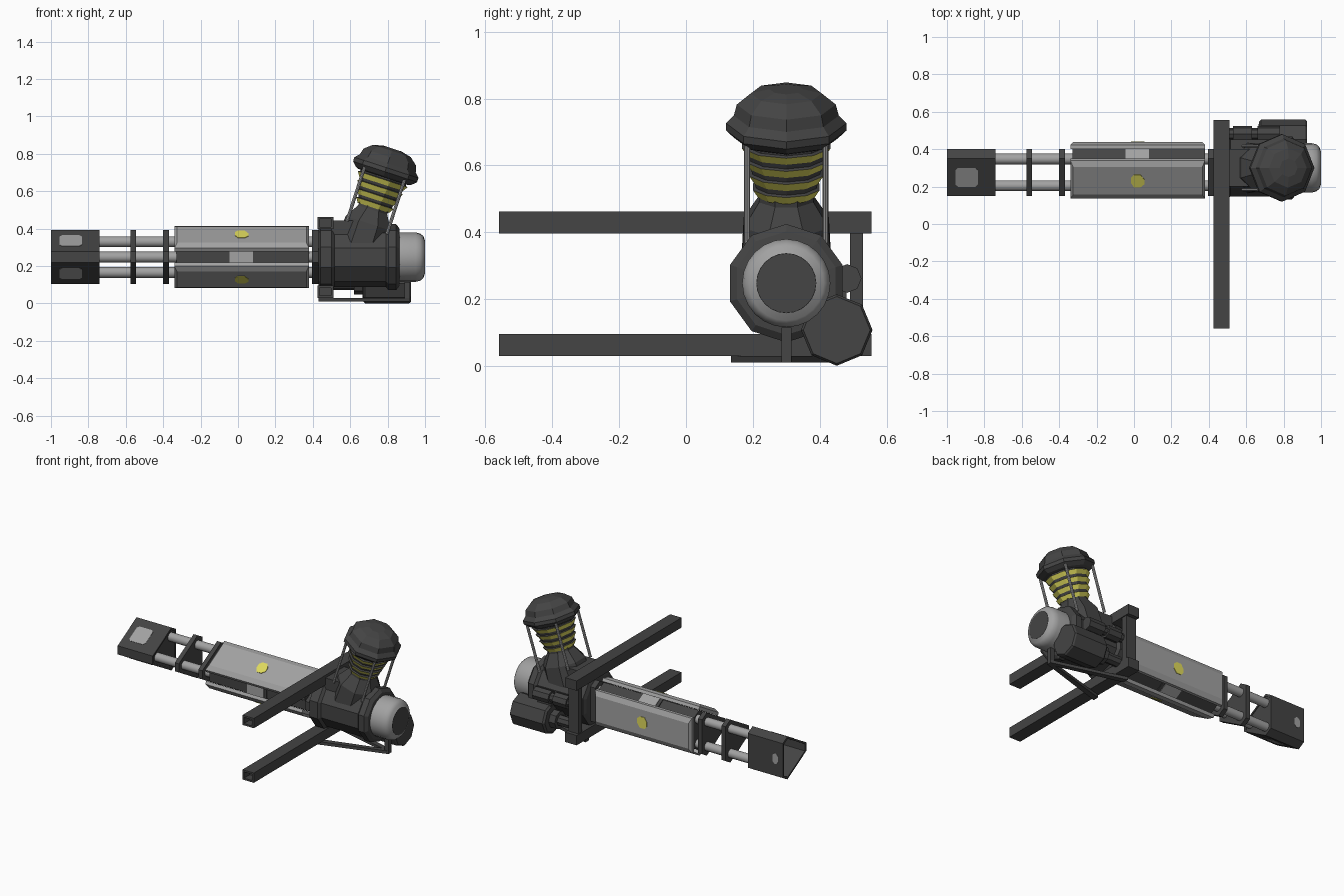
import bpy, bmesh, math
from mathutils import Vector

if "Cube" in bpy.data.objects:
    bpy.data.objects.remove(bpy.data.objects["Cube"])

CY, CZ = 0.30, 0.248          # barrel axis
SIN, COS = math.sin, math.cos


def material(name, rgb):
    m = bpy.data.materials.new(name)
    m.diffuse_color = (*rgb, 1)
    m.use_nodes = True
    m.node_tree.nodes["Principled BSDF"].inputs["Base Color"].default_value = m.diffuse_color
    return m


DARK = material("dark_metal", (0.058, 0.058, 0.058))
GREY = material("light_steel", (0.36, 0.36, 0.36))
YELLOW = material("warning_yellow", (0.74, 0.70, 0.11))


def loft(name, loops, mat, bands=None, smooth=False, tube=False):
    """Bridge equal point loops; cap the ends, or join last to first for a tube."""
    bm = bmesh.new()
    rings = [[bm.verts.new(p) for p in lp] for lp in loops]
    n = len(rings[0])
    pairs = list(zip(rings, rings[1:]))
    if tube:
        pairs.append((rings[-1], rings[0]))
    for k, (a, b) in enumerate(pairs):
        for i in range(n):
            j = (i + 1) % n
            f = bm.faces.new((a[i], a[j], b[j], b[i]))
            f.material_index = bands[k] if bands else 0
    if not tube:
        bm.faces.new(rings[0])
        f = bm.faces.new(rings[-1])
        f.material_index = bands[-1] if bands else 0
    bmesh.ops.recalc_face_normals(bm, faces=bm.faces)
    me = bpy.data.meshes.new(name)
    bm.to_mesh(me)
    bm.free()
    for m in (mat if isinstance(mat, list) else [mat]):
        me.materials.append(m)
    if smooth:
        me.shade_smooth()
        me.set_sharp_from_angle(angle=math.radians(40))
    ob = bpy.data.objects.new(name, me)
    bpy.context.collection.objects.link(ob)
    return ob


def lathe(name, profile, sides, origin, mat, axis=(1, 0, 0), phase=0.0, **kw):
    """Profile of (distance along axis, radius)."""
    o, a, e2 = Vector(origin), Vector(axis).normalized(), Vector((0, 1, 0))
    e1 = e2.cross(a)
    ang = [phase + 2 * math.pi * i / sides for i in range(sides)]
    loops = [[o + a * s + (e1 * COS(t) + e2 * SIN(t)) * r for t in ang] for s, r in profile]
    return loft(name, loops, mat, **kw)


def box(name, x, y, z, mat=DARK):
    rect = [(x[0], y[0]), (x[1], y[0]), (x[1], y[1]), (x[0], y[1])]
    return loft(name, [[(*p, h) for p in rect] for h in z], mat)


def on_face(x, a, d, ang):
    """Point at offset a across and distance d out from the barrel axis."""
    return (x, CY + d * COS(ang) - a * SIN(ang), CZ + d * SIN(ang) + a * COS(ang))


def tri(x, d, tip):
    """Triangle section with cut corners: flats at d, corners cut at tip."""
    cut = d * math.sqrt(3) - (2 * d - tip) / COS(math.pi / 6) * 1.0
    return [on_face(x, s * cut, d, k * 2 * math.pi / 3) for k in range(3) for s in (-1, 1)]


THIRDS = [k * 2 * math.pi / 3 for k in range(3)]

# Muzzle: open triangular shroud with a back wall and window plates
loft("muzzle_shroud", [tri(-1.0, .10, .15), tri(-.74, .10, .15),
                       tri(-.74, .088, .135), tri(-1.0, .088, .135)], DARK, tube=True)
loft("muzzle_wall", [tri(-.78, .095, .142), tri(-.745, .095, .142)], DARK)
for k, ang in enumerate(THIRDS):
    x0, x1, w = (-.965, -.925, .035) if k == 0 else (-.955, -.835, .058)
    c = .014
    out = [(x0 + c, -w), (x1 - c, -w), (x1, -w + c), (x1, w - c),
           (x1 - c, w), (x0 + c, w), (x0, w - c), (x0, -w + c)]
    loft(f"muzzle_window_{k}", [[on_face(x, a, d, ang) for x, a in out] for d in (.099, .102)], GREY)

# Barrels and triangular clamps
for k, ang in enumerate(THIRDS):
    t = ang + math.pi / 3
    lathe(f"barrel_{k}", [(-.77, .029), (.46, .029)], 14,
          (0, CY + .095 * COS(t), CZ + .095 * SIN(t)), GREY, smooth=True)
for k, (x0, x1) in enumerate([(-.575, -.545), (-.40, -.37), (.395, .43)]):
    loft(f"barrel_clamp_{k}", [tri(x0, .10, .15), tri(x1, .10, .15)], DARK)
loft("barrel_core", [tri(-.33, .10, .132), tri(.38, .10, .132)], DARK)

# Sleeve panels with yellow marks, and clips in the seams
for k, ang in enumerate(THIRDS):
    def rect(x0, x1, w, d, t=ang):
        return [on_face(x, a, d, t) for x, a in ((x0, -w), (x1, -w), (x1, w), (x0, w))]
    loft(f"sleeve_panel_{k}", [rect(-.34, .38, .117, .102), rect(-.34, .38, .117, .123),
                               rect(-.325, .365, .085, .139)], GREY)
    mark = [(-.017, -.02), (0, -.038), (.035, -.038), (.055, -.01),
            (.055, .02), (.035, .038), (0, .038), (-.017, .01)]
    loft(f"yellow_mark_{k}", [[on_face(x, a, d, ang) for x, a in mark] for d in (.138, .142)], YELLOW)
    s = ang + math.pi / 3
    loft(f"seam_clip_{k}", [rect(-.065, .10, .046, .10, s), rect(-.065, .10, .046, .138, s)], DARK)
    loft(f"clip_plate_{k}", [rect(-.045, .08, .036, .137, s), rect(-.045, .08, .036, .142, s)], GREY)

# Carrying frame: two hollow bars and a back post
for name, z in (("upper_bar", (.397, .463)), ("lower_bar", (.03, .096))):
    x0, x1, w = .425, .51, .012

    def ring(y, g):
        return [(x0 + g, y, z[0] + g), (x1 - g, y, z[0] + g), (x1 - g, y, z[1] - g), (x0 + g, y, z[1] - g)]
    loft(name, [ring(.555, 0), ring(-.56, 0), ring(-.56, w), ring(-.50, w)], DARK)
box("back_post", (.43, .505), (.49, .53), (.09, .40))

# Support straps under the drum, meeting at a small post
for k, y in enumerate((.155, .435)):
    loft(f"support_strap_{k}", [[(.43, y - .02, .01), (.43, y + .02, .01), (.43, y + .02, .03), (.43, y - .02, .03)],
                                [(.92, .285, .01), (.92, .315, .01), (.92, .315, .03), (.92, .285, .03)]], DARK)
box("support_post", (.89, .92), (.285, .315), (.01, .115))

# Rear drum with flanges
lathe("drum", [(.43, .15), (.44, .177), (.50, .177), (.515, .16), (.79, .16), (.805, .177),
               (.845, .177), (.862, .155), (.865, .13)], 10, (0, CY, CZ), DARK)
# Smooth end cap with dark centre
lathe("end_cap", [(.86, .132), (.95, .132), (.975, .126), (.991, .112), (.999, .09), (1.0, .089)],
      24, (0, CY, CZ), [GREY, DARK], bands=[0, 0, 0, 0, 1], smooth=True)

# Tilted feeder on top: neck, ribbed body, domed lid, rods
TILT = math.radians(18)
AX, P = (SIN(TILT), 0, COS(TILT)), (.72, CY, .50)
box("neck_block", (.50, .66), (.20, .40), (.36, .445))
lathe("feeder_neck", [(-.2, .145), (-.075, .138), (0, .088), (.02, .088)], 8, P, DARK, AX, math.pi / 8)
prof, bands = [], []
for i in range(4):
    s, r = .012 + i * .045, .088 + i * .0115
    prof += [(s, r), (s + .026, r + .017), (s + .03, r + .006)]
    bands += [1, 0, 0]
prof.append((.205, .13))
lathe("feeder_body", prof, 10, P, [DARK, YELLOW], AX, bands=bands)
lathe("feeder_lid", [(.185, .14), (.192, .156), (.215, .18), (.238, .18), (.262, .157),
                     (.297, .148), (.332, .106), (.345, .05)], 8, P, DARK, AX)
e1 = Vector((0, 1, 0)).cross(Vector(AX))
for k, (u, v) in enumerate([(-1, -1), (-1, 1), (1, -1), (1, 1)]):
    lathe(f"feeder_rod_{k}", [(-.10, .009), (.205, .009)], 8,
          Vector(P) + e1 * (.112 * u) + Vector((0, .117 * v, 0)), GREY, AX, smooth=True)

# Motor canister low at the back, with its smaller drive tube above
lathe("motor_canister", [(.50, .035), (.62, .035), (.62, .06), (.665, .06), (.668, .095), (.68, .107),
                         (.915, .107), (.925, .10)], 8, (0, .451, .108), DARK)
lathe("drive_tube", [(.50, .03), (.53, .03), (.53, .043), (.63, .043), (.63, .03), (.66, .03),
                     (.66, .043), (.78, .043)], 8, (0, .482, .262), DARK)
box("drive_mount", (.67, .77), (.42, .48), (.18, .28))
